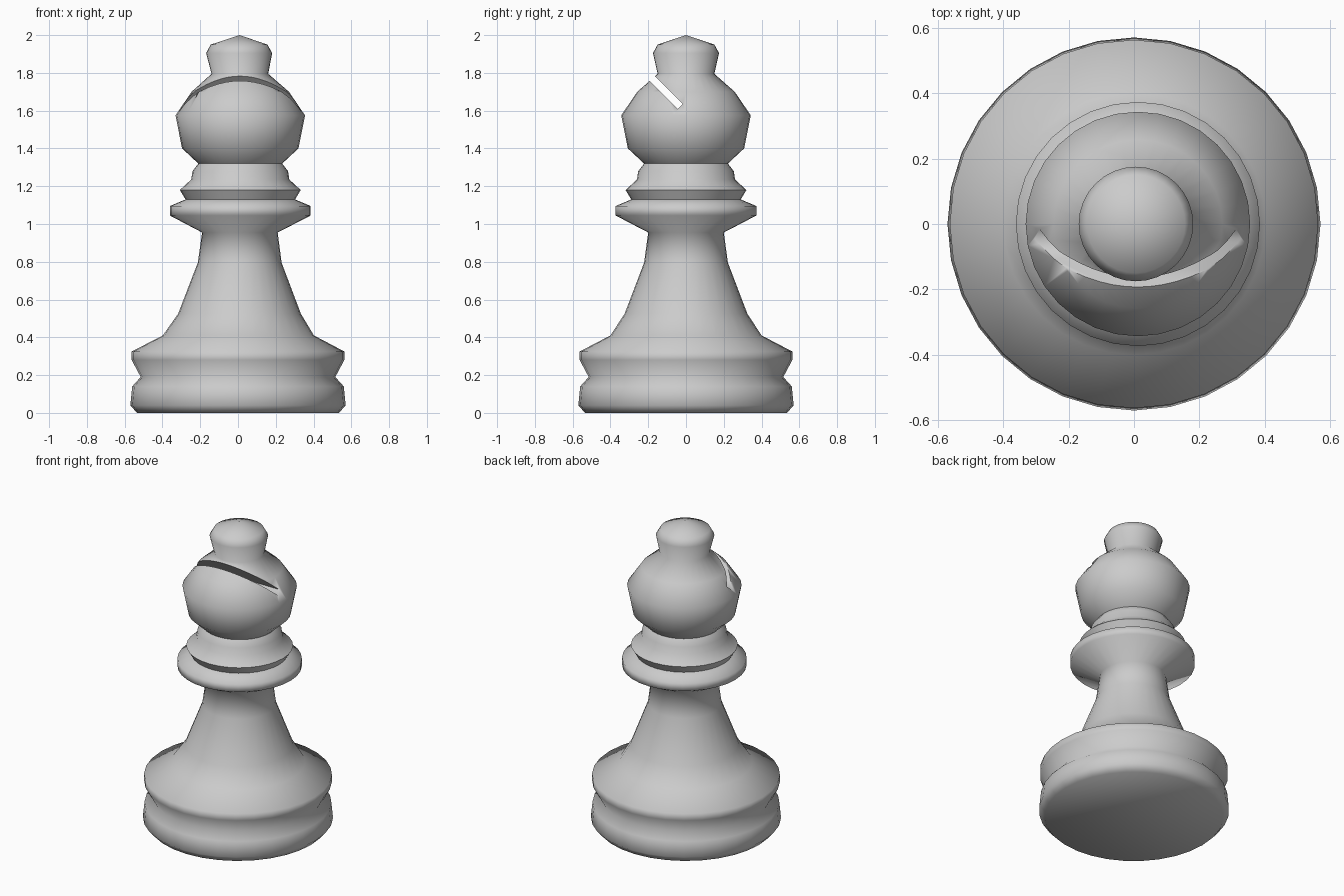
import bpy, bmesh
from math import sin, cos, pi, radians

if "Cube" in bpy.data.objects:
    bpy.data.objects.remove(bpy.data.objects["Cube"])

SIDES = 32

# turned profile: radius, height, small sideways shift of the ring centre
PROFILE = [
    (0.535, 0.0, 0), (0.57, 0.04, 0), (0.56, 0.14, 0), (0.515, 0.19, 0),
    (0.563, 0.28, 0), (0.563, 0.325, 0), (0.40, 0.41, 0.002),
    (0.325, 0.525, 0.008), (0.222, 0.795, 0.009), (0.20, 0.955, 0.01),
    (0.373, 1.045, 0.012), (0.373, 1.095, 0.012), (0.29, 1.13, 0.012),
    (0.32, 1.18, 0.012), (0.26, 1.235, 0.012), (0.253, 1.28, 0.012),
    (0.222, 1.32, 0.012), (0.308, 1.40, 0.012), (0.343, 1.575, 0.012),
    (0.258, 1.70, 0.012), (0.15, 1.795, 0.01), (0.175, 1.905, 0.006),
    (0.15, 1.95, 0.006),
]

# turned body
bm = bmesh.new()
rings = [[bm.verts.new((cx + r * cos(2 * pi * i / SIDES), r * sin(2 * pi * i / SIDES), z))
          for i in range(SIDES)] for r, z, cx in PROFILE]
for low, high in zip(rings, rings[1:]):
    for i in range(SIDES):
        j = (i + 1) % SIDES
        bm.faces.new((low[i], low[j], high[j], high[i]))
bm.faces.new(rings[0][::-1])
tip = bm.verts.new((0.008, 0, 2.0))
for i in range(SIDES):
    bm.faces.new((rings[-1][i], rings[-1][(i + 1) % SIDES], tip))
mesh = bpy.data.meshes.new("bishop_body")
bm.to_mesh(mesh)
bm.free()
body = bpy.data.objects.new("bishop_body", mesh)
bpy.context.collection.objects.link(body)

# slanted slot across the front of the head
LENGTH = 0.4
d = LENGTH / 2 * cos(radians(45))
bpy.ops.mesh.primitive_cube_add(size=1, location=(0, -0.03 - d, 1.622 + d),
                                rotation=(radians(-45), 0, 0))
cutter = bpy.context.object
cutter.name = "slot_cutter"
cutter.scale = (1.2, LENGTH, 0.038)
cutter.hide_render = True

bpy.ops.object.select_all(action='DESELECT')
bpy.context.view_layer.objects.active = body
body.select_set(True)
cut = body.modifiers.new("slot", 'BOOLEAN')
cut.operation = 'DIFFERENCE'
cut.solver = 'EXACT'
cut.object = cutter
bpy.ops.object.modifier_apply(modifier=cut.name)
bpy.data.objects.remove(cutter)

# smooth turned surface, crisp slot edges
bpy.ops.object.shade_smooth_by_angle(angle=radians(75))
